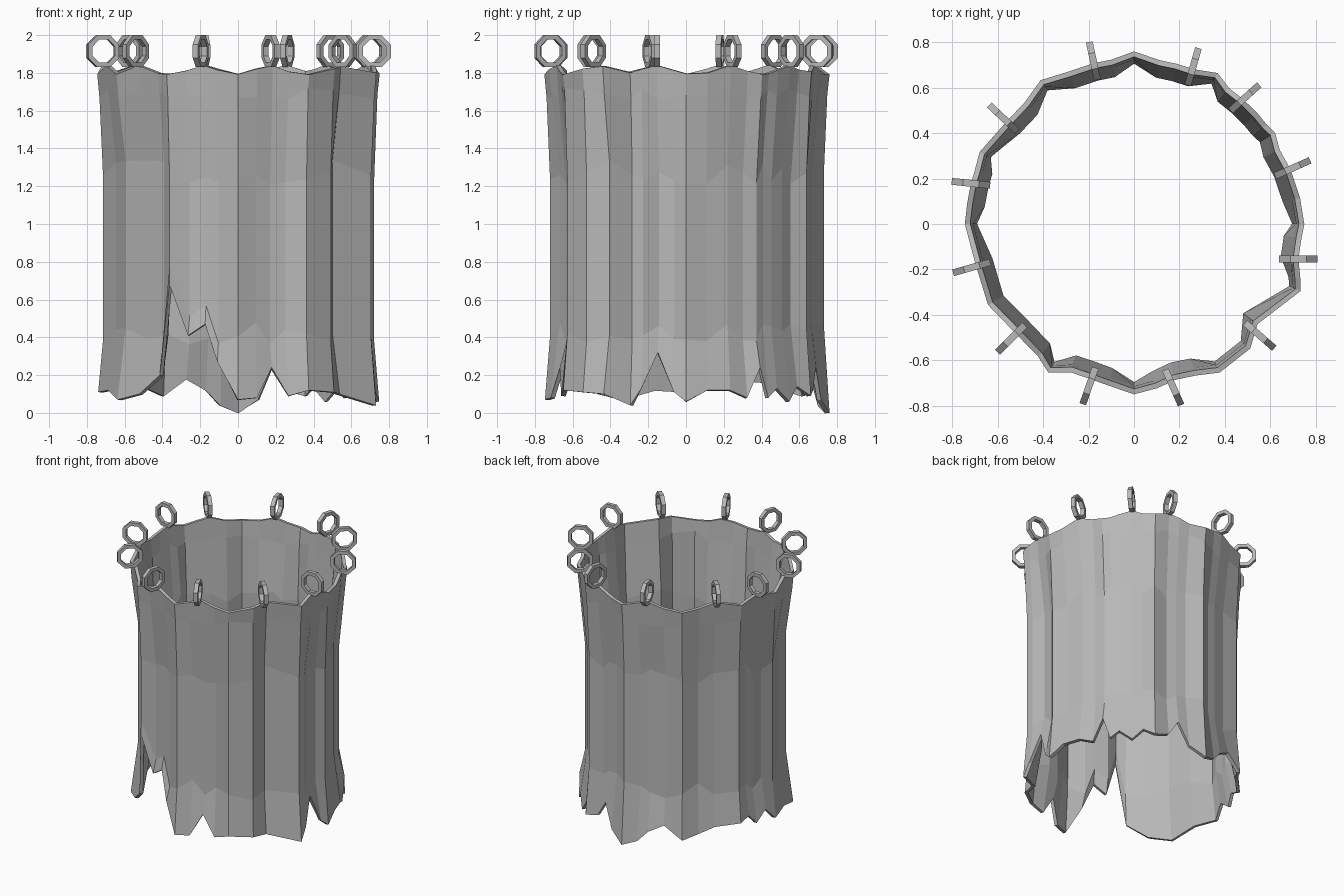
import bpy, bmesh, math, random
from mathutils import Vector, Matrix

random.seed(4)
cube = bpy.data.objects.get("Cube")
if cube:
    bpy.data.objects.remove(cube, do_unlink=True)

# One plain grey for the whole model
grey = bpy.data.materials.new("worn_grey")
grey.use_nodes = True
colour = (0.48, 0.48, 0.48, 1)
grey.diffuse_color = colour
grey.node_tree.nodes["Principled BSDF"].inputs["Base Color"].default_value = colour


def add_object(name, bm):
    bmesh.ops.recalc_face_normals(bm, faces=bm.faces)
    mesh = bpy.data.meshes.new(name)
    bm.to_mesh(mesh)
    bm.free()
    mesh.materials.append(grey)
    obj = bpy.data.objects.new(name, mesh)
    bpy.context.scene.collection.objects.link(obj)
    return obj


def polar(angle, radius, z):
    a = math.radians(angle)
    return Vector((radius * math.cos(a), radius * math.sin(a), z))


# Rings: (position angle, facing angle)
rings = [(19.4, 24), (48.7, 42), (69.4, 74), (104, 102), (141, 137), (166, 174),
         (195, 196), (223, 225), (254.5, 251), (283.5, 294), (318.4, 319), (348, 360)]

# Cloth folds: angle, rim radius and torn hem height, both in hundredths
folds = [
    (0, 75, 6), (9, 74, 12), (19, 73, 12), (27, 72, 8), (33, 74, 24), (37, 73, 8),
    (42, 73, 13), (49, 73, 6), (55, 73, 14), (61, 76, 9), (69, 73, 12), (75, 73, 24),
    (81, 73, 7), (90, 76, 0), (98, 73, 4), (104, 73, 12), (113, 73, 18), (123, 75.5, 9),
    (132, 72, 12), (141, 72, 16), (155, 75, 17), (161, 74, 20), (166, 74, 13), (173, 74, 20),
    (180, 74.5, 11), (194, 72, 12), (209, 73.5, 7), (222, 71, 10), (234, 72, 20), (240, 75.5, 68),
    (247, 71, 41), (255, 71, 47), (261, 72, 27), (270, 75, 7), (278, 73, 8), (285, 71, 24),
    (292, 72, 9), (300, 75.5, 12), (313, 75, 11), (321, 70, 10), (338, 79, 4), (342, 77, 13),
    (348, 74, 32), (355, 74, 11)]

# Curtain: pinched at mid height, flared at the rim and the hem
bm = bmesh.new()
columns = []
for angle, radius, hem in folds:
    rim, hem = radius / 100, hem / 100
    waist = rim - (0.03 if rim >= 0.745 else 0.055)
    near = min(abs((angle - r[0] + 180) % 360 - 180) for r in rings)
    top = 1.79 + 0.05 * math.exp(-(near / 8) ** 2)
    low = max(0.42 + random.uniform(-0.06, 0.06), hem + 0.1)
    hem_radius = waist + (rim - waist) * max(0, 1 - hem / 0.7)
    profile = [(hem_radius, hem), (waist, low),
               (waist, 1.27 + random.uniform(-0.07, 0.07)),
               (rim - 0.012, 1.69 + random.uniform(-0.03, 0.03)), (rim, top)]
    columns.append([bm.verts.new(polar(angle, r, z)) for r, z in profile])
for i, left in enumerate(columns):
    right = columns[(i + 1) % len(columns)]
    for j in range(len(left) - 1):
        bm.faces.new((left[j], right[j], right[j + 1], left[j + 1]))
curtain = add_object("curtain", bm)
wall = curtain.modifiers.new("cloth_thickness", 'SOLIDIFY')
wall.thickness = 0.024
wall.offset = -1

# Hanging rings: eight-sided hoops threaded through the rim
for n, (place, facing) in enumerate(rings):
    bm = bmesh.new()
    loops = []
    for k in range(8):
        a = math.radians(45 * k + 22.5)
        loops.append([bm.verts.new((r * math.cos(a), y, r * math.sin(a)))
                      for r, y in ((0.092, -0.015), (0.092, 0.015), (0.066, 0.015), (0.066, -0.015))])
    for k in range(8):
        a, b = loops[k], loops[(k + 1) % 8]
        for j in range(4):
            m = (j + 1) % 4
            bm.faces.new((a[j], a[m], b[m], b[j]))
    spin = Matrix.Rotation(math.radians(facing), 4, 'Z')
    bm.transform(Matrix.Translation(polar(place, 0.74, 1.915)) @ spin)
    add_object(f"ring_{n + 1}", bm)
